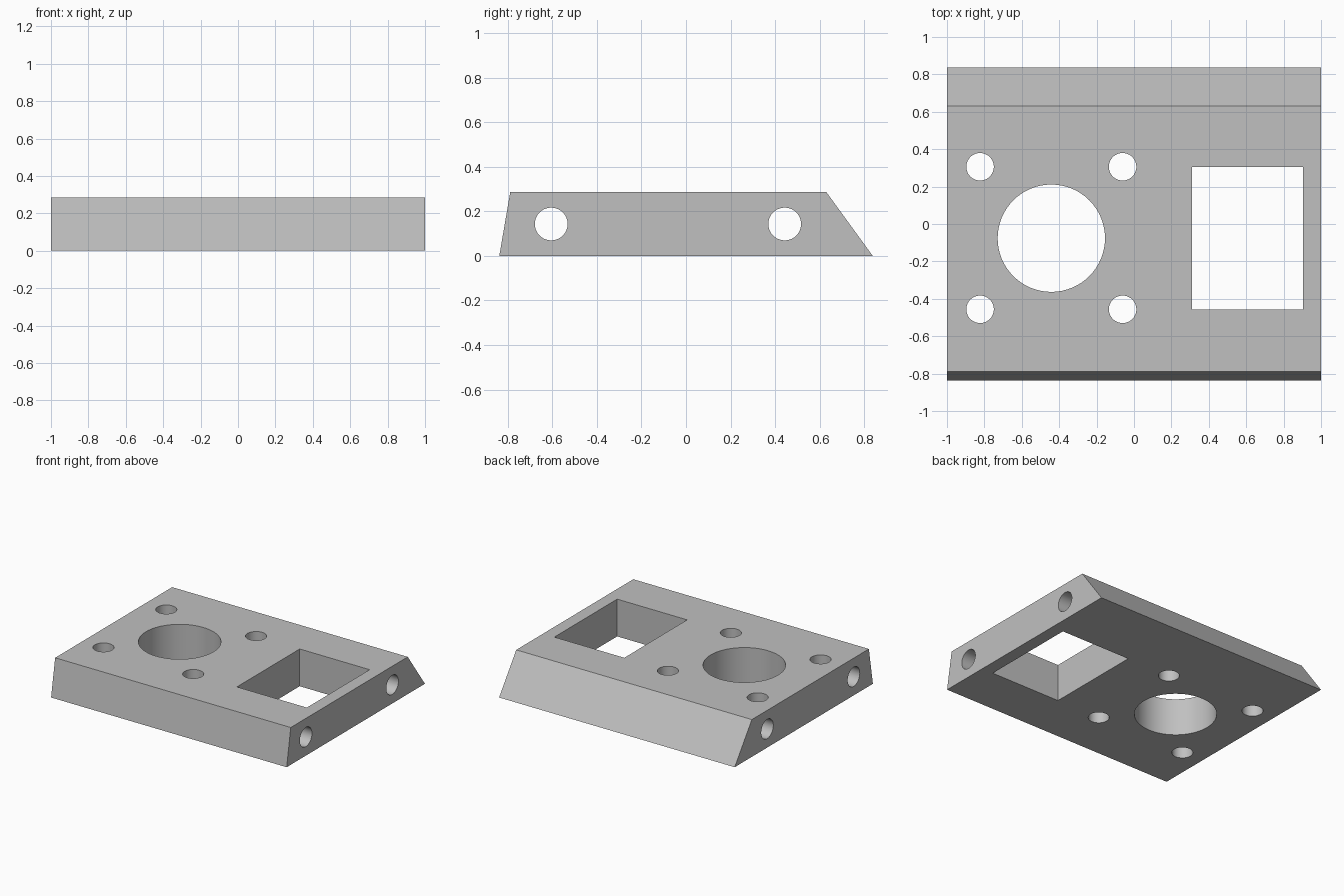
import bpy, bmesh, math
from mathutils import Matrix

if "Cube" in bpy.data.objects:
    bpy.data.objects.remove(bpy.data.objects["Cube"])

grey = bpy.data.materials.new("plain grey")
grey.diffuse_color = (0.53, 0.53, 0.53, 1)
grey.use_nodes = True
grey.node_tree.nodes["Principled BSDF"].inputs["Base Color"].default_value = grey.diffuse_color
HEIGHT = 0.286
MID = HEIGHT / 2


def make_object(name, bm):
    bmesh.ops.recalc_face_normals(bm, faces=bm.faces)
    mesh = bpy.data.meshes.new(name)
    bm.to_mesh(mesh)
    bm.free()
    mesh.materials.append(grey)
    obj = bpy.data.objects.new(name, mesh)
    bpy.context.collection.objects.link(obj)
    return obj


def add_drill(bm, location, radius, depth, along_x=False):
    turn = Matrix.Rotation(math.pi / 2, 4, 'Y') if along_x else Matrix.Identity(4)
    bmesh.ops.create_cone(bm, cap_ends=True, segments=64, radius1=radius, radius2=radius,
                          depth=depth, matrix=Matrix.Translation(location) @ turn)


# Plate: side profile with sloped front and back, extruded along x
bm = bmesh.new()
profile = [(-0.838, 0), (0.838, 0), (0.63, HEIGHT), (-0.789, HEIGHT)]
side = bm.faces.new([bm.verts.new((-1, y, z)) for y, z in profile])
new = bmesh.ops.extrude_face_region(bm, geom=[side])["geom"]
bmesh.ops.translate(bm, vec=(2, 0, 0), verts=[v for v in new if isinstance(v, bmesh.types.BMVert)])
plate = make_object("mounting_plate", bm)

# Vertical openings: large bore, four screw holes, rectangular window
vertical = bmesh.new()
add_drill(vertical, (-0.442, -0.076, MID), 0.287, 1)
for x in (-0.823, -0.061):
    for y in (-0.456, 0.306):
        add_drill(vertical, (x, y, MID), 0.0735, 1)
bmesh.ops.create_cube(vertical, size=1, matrix=Matrix.Translation((0.607, -0.0755, MID))
                      @ Matrix.Diagonal((0.594, 0.762, 1, 1)))

# Cross holes running the full width
cross = bmesh.new()
for y in (-0.605, 0.443):
    add_drill(cross, (0, y, MID), 0.0735, 3, along_x=True)

for name, tool in (("vertical_cutter", vertical), ("cross_cutter", cross)):
    cutter = make_object(name, tool)
    cutter.hide_render = True
    cutter.hide_viewport = True
    cut = plate.modifiers.new(name, 'BOOLEAN')
    cut.operation = 'DIFFERENCE'
    cut.solver = 'EXACT'
    cut.object = cutter

# Bake the cuts, drop the cutters, smooth the bores
bpy.context.view_layer.objects.active = plate
plate.select_set(True)
for mod in list(plate.modifiers):
    cutter = mod.object
    bpy.ops.object.modifier_apply(modifier=mod.name)
    bpy.data.objects.remove(cutter)
bpy.ops.object.shade_smooth_by_angle(angle=math.radians(30))
